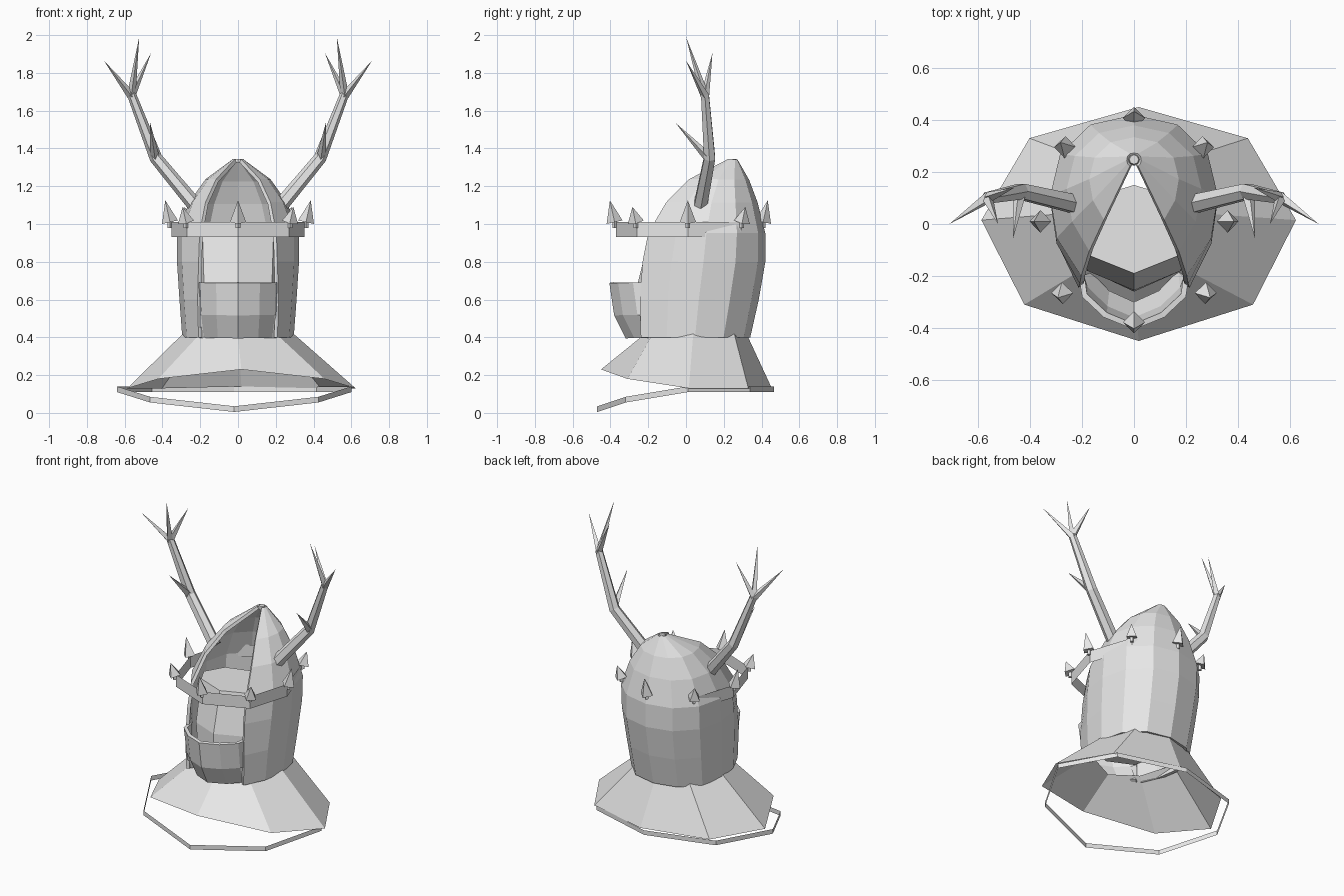
import bpy, bmesh, math
from mathutils import Vector

if "Cube" in bpy.data.objects:
    bpy.data.objects.remove(bpy.data.objects["Cube"])

grey = bpy.data.materials.new("plain_grey")
grey.diffuse_color = (0.8, 0.8, 0.8, 1)
grey.use_nodes = True
grey.node_tree.nodes["Principled BSDF"].inputs["Base Color"].default_value = grey.diffuse_color


def finish(name, bm, thickness=0.0):
    bmesh.ops.recalc_face_normals(bm, faces=bm.faces)
    mesh = bpy.data.meshes.new(name)
    bm.to_mesh(mesh)
    bm.free()
    mesh.materials.append(grey)
    ob = bpy.data.objects.new(name, mesh)
    bpy.context.collection.objects.link(ob)
    if thickness:
        mod = ob.modifiers.new("wall", 'SOLIDIFY')
        mod.thickness = thickness
        mod.offset = 0
    return ob


def loft(name, rings, closed=True, caps=False, thickness=0.0):
    """Skin a list of equally long point rings with flat quads."""
    bm = bmesh.new()
    rows = [[bm.verts.new(p) for p in r] for r in rings]
    n = len(rows[0])
    for a, b in zip(rows, rows[1:]):
        for i in range(n if closed else n - 1):
            j = (i + 1) % n
            bm.faces.new((a[i], a[j], b[j], b[i]))
    if caps:
        bm.faces.new(rows[0])
        bm.faces.new(rows[-1])
    return finish(name, bm, thickness)


def mirror_half(half):
    """Points from right side to the centre, continued on the left side."""
    return half + [(-x, y, z) for x, y, z in reversed(half[:-1])]


def mirror_ring(half):
    """Points from the front centre to the back centre, closed on the left."""
    return half + [(-x, y, z) for x, y, z in reversed(half[1:-1])]


# Helmet shell, open at the front: z, opening x and y, half width, back y
profile = [(0.40, 0.200, -0.235, 0.285, 0.33), (0.60, 0.205, -0.24, 0.30, 0.375),
           (0.80, 0.200, -0.225, 0.313, 0.41), (0.95, 0.195, -0.195, 0.313, 0.41),
           (1.11, 0.165, -0.10, 0.25, 0.37), (1.23, 0.11, 0.02, 0.165, 0.325),
           (1.335, 0.012, 0.225, 0.022, 0.265)]
rings = []
for z, xf, yf, w, yb in profile:
    span = yb - yf
    half = [(xf, yf, z)]
    for fx, fy in ((0.92, 0.24), (1, 0.50), (0.88, 0.76), (0.52, 0.94), (0, 1)):
        half.append((fx * w, yf + fy * span, z))
    rings.append(mirror_half(half))
loft("helmet_shell", rings, closed=False, thickness=0.02)

# Small knob closing the tip of the helmet
bm = bmesh.new()
bmesh.ops.create_cone(bm, cap_ends=True, segments=8, radius1=0.024, radius2=0.018, depth=0.02)
bmesh.ops.translate(bm, verts=bm.verts, vec=(0, 0.248, 1.335))
finish("helmet_tip", bm)

# Jaw guard
rings = []
for z, y, s in ((0.40, -0.31, 0.92), (0.52, -0.37, 0.98), (0.69, -0.395, 1.0)):
    half = [(0.20, -0.21, z), (0.19 * s, y + 0.12, z), (0.11 * s, y + 0.045, z), (0, y, z)]
    rings.append(mirror_half(half))
loft("jaw_guard", rings, closed=False, thickness=0.022)

# Inner head block seen through the opening
rings = []
for z, front, back, w in ((0.50, -0.26, 0.13, 0.20), (0.69, -0.255, 0.15, 0.225),
                          (0.95, -0.19, 0.15, 0.235)):
    rings.append(mirror_ring([(0, front, z), (w * 0.8, front + 0.075, z), (w, -0.02, z),
                              (w * 0.7, back - 0.05, z), (0, back, z)]))
loft("inner_head", rings, caps=True)

# Flared collar, raised at the front
top = mirror_ring([(0, -0.24, 0.40), (0.19, -0.17, 0.43), (0.27, 0.04, 0.44),
                   (0.19, 0.25, 0.44), (0, 0.32, 0.42)])
hem = mirror_ring([(0, -0.45, 0.23), (0.44, -0.31, 0.18), (0.605, 0.015, 0.13),
                   (0.42, 0.33, 0.13), (0, 0.45, 0.14)])
hem = [(x + 0.018, y, z) for x, y, z in hem]
loft("collar", [top, hem])

# Hem trim, a thin upright strip hanging lower at the front
trim = mirror_ring([(0, -0.47, 0.005), (0.445, -0.32, 0.055), (0.62, 0.01, 0.11),
                    (0.435, 0.34, 0.11), (0, 0.465, 0.11)])
trim = [(x - 0.02, y, z) for x, y, z in trim]
loft("hem_trim", [trim, [(x, y, z + 0.03) for x, y, z in trim]])

# Crown band
band = mirror_ring([(0, -0.37, 0.93), (0.27, -0.26, 0.93), (0.352, 0.01, 0.93),
                    (0.26, 0.29, 0.93), (0, 0.40, 0.93)])
loft("crown_band", [band, [(x, y, 1.01) for x, y, z in band]])


def tube(bm, points, radii, sides):
    """Tapered stick along points; a zero radius makes a pointed end."""
    prev = None
    pts = [Vector(p) for p in points]
    for k, (p, r) in enumerate(zip(pts, radii)):
        d = (pts[min(k + 1, len(pts) - 1)] - pts[max(k - 1, 0)]).normalized()
        u = d.cross(Vector((0, 1, 0))).normalized()
        v = d.cross(u)
        if r == 0:
            tip = bm.verts.new(p)
            for i in range(sides):
                bm.faces.new((prev[i], prev[(i + 1) % sides], tip))
            return
        row = []
        for i in range(sides):
            a = math.tau * i / sides
            row.append(bm.verts.new(p + r * (math.cos(a) * u + math.sin(a) * v)))
        if prev:
            for i in range(sides):
                j = (i + 1) % sides
                bm.faces.new((prev[i], prev[j], row[j], row[i]))
        else:
            bm.faces.new(row)
        prev = row


# Crown spikes: tall on the axes, short on the diagonals, leaning outward
bm = bmesh.new()
for i, (x, y, z) in enumerate(band):
    out = Vector((x, y - 0.015, 0)).normalized()
    height = 0.115 if i % 2 == 0 else 0.08
    base = Vector((x, y, 1.01)) + out * 0.008
    tip = base + out * 0.025 + Vector((0, 0, height))
    tube(bm, [base, tip], [0.043, 0], 4)
    tube(bm, [base - Vector((0, 0, 0.03)), base + Vector((0, 0, 0.005))], [0.012, 0.012], 4)
finish("crown_spikes", bm)

# Antlers with one forward prong and three end prongs each
for side, label in ((1, "right"), (-1, "left")):
    bm = bmesh.new()

    def branch(points, radii, sides):
        tube(bm, [(side * x, y, z) for x, y, z in points], radii, sides)

    fork = (0.565, 0.10, 1.69)
    branch([(0.22, 0.075, 1.09), (0.435, 0.125, 1.35), fork], [0.04, 0.034, 0.024], 6)
    branch([(0.44, 0.12, 1.35), (0.465, -0.055, 1.535)], [0.026, 0], 4)
    for tip in ((0.71, 0.0, 1.865), (0.523, 0.0, 1.99), (0.46, 0.14, 1.905)):
        branch([(0.565, 0.10, 1.68), tip], [0.023, 0], 4)
    finish(label + "_antler", bm)
